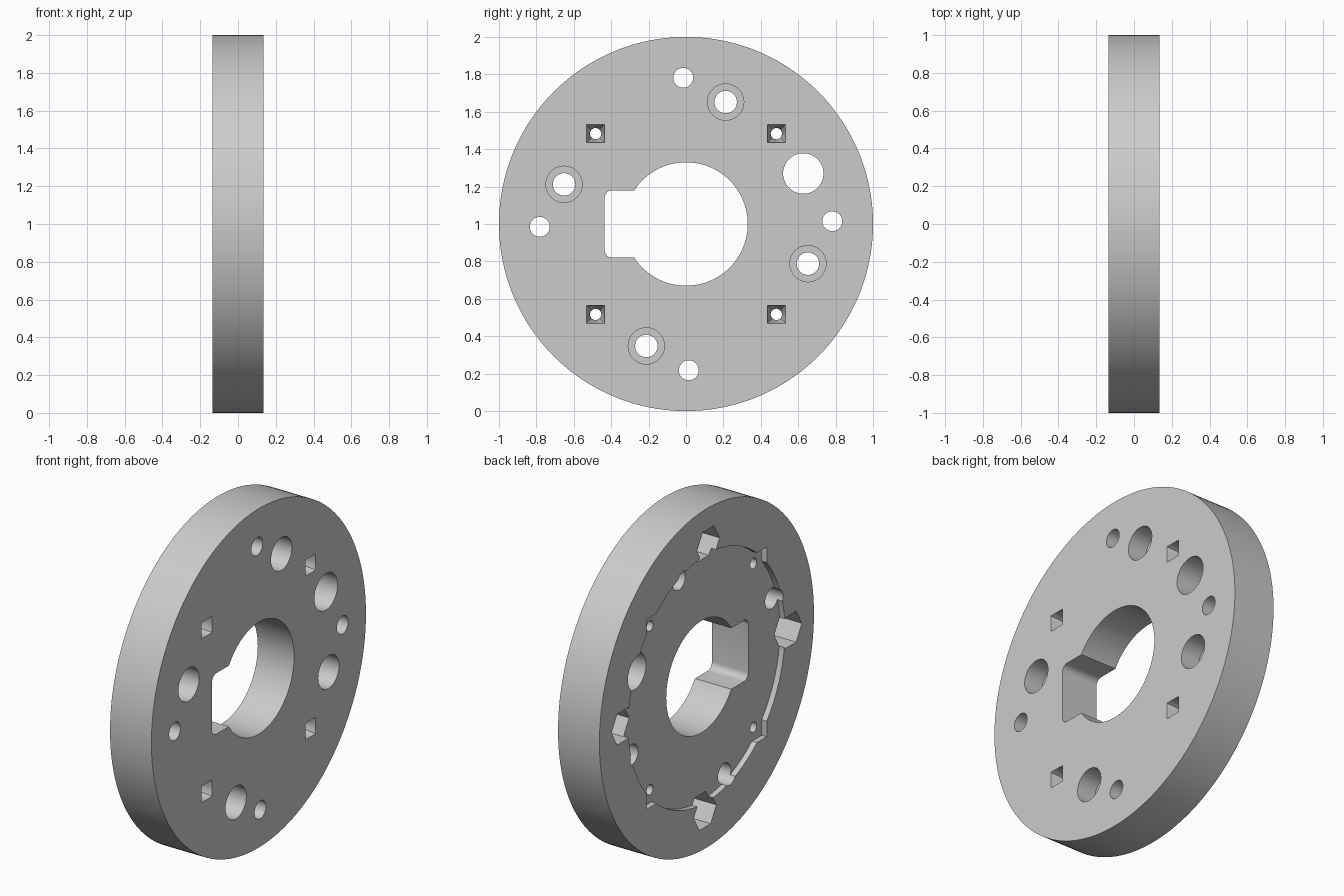
import bpy, bmesh
from math import cos, sin, pi, radians

cube = bpy.data.objects.get("Cube")
if cube:
    bpy.data.objects.remove(cube, do_unlink=True)

HALF = 0.135          # half thickness along x
FLOOR = -0.102        # floor of the shallow recess on the -x side
OUT = 0.3             # cutters reach past the faces

grey = bpy.data.materials.new("plain grey")
grey.use_nodes = True
grey.diffuse_color = (0.6, 0.6, 0.6, 1)
grey.node_tree.nodes["Principled BSDF"].inputs["Base Color"].default_value = (0.6, 0.6, 0.6, 1)


def circle(r, n=64, turn=0.0):
    return [(r * cos(2 * pi * i / n + turn), r * sin(2 * pi * i / n + turn)) for i in range(n)]


def square(h, n=64):
    """Square outline with the same point count as a circle."""
    pts = []
    for c, s in circle(1, n):
        k = h / max(abs(c), abs(s))
        pts.append((c * k, s * k))
    return pts


def solid(name, rings, y=0, z=0):
    """Loft (x, outline) rings along x, around a centre given from the disc axis."""
    bm = bmesh.new()
    loops = [[bm.verts.new((x, y + p, 1 + z + q)) for p, q in pts] for x, pts in rings]
    for a, b in zip(loops, loops[1:]):
        for i in range(len(a)):
            j = (i + 1) % len(a)
            bm.faces.new((a[i], a[j], b[j], b[i]))
    bm.faces.new(loops[0])
    bm.faces.new(loops[-1])
    bmesh.ops.recalc_face_normals(bm, faces=bm.faces)
    mesh = bpy.data.meshes.new(name)
    bm.to_mesh(mesh)
    bm.free()
    mesh.materials.append(grey)
    obj = bpy.data.objects.new(name, mesh)
    bpy.context.collection.objects.link(obj)
    return obj


def prism(name, pts, x0=-OUT, x1=OUT, y=0, z=0):
    return solid(name, [(x0, pts), (x1, pts)], y, z)


def quarter_turns(y, z):
    for _ in range(4):
        yield y, z
        y, z = z, -y


disc = prism("mounting_disc", circle(1, 160), -HALF, HALF)

# Shallow recess: round with four square corners poking out
cutters = [prism("round_recess", circle(0.73, 128), -OUT, FLOOR),
           prism("square_recess", [(-.56, -.56), (.56, -.56), (.56, .56), (-.56, .56)], -OUT, FLOOR)]

# Central bore with a keyway that has rounded outer corners
cutters.append(prism("bore", circle(0.33, 96)))
fillet = 0.04
keyway = [(-0.1, -0.18), (-0.1, 0.18)]
for cz, start in ((0.18 - fillet, 90), (fillet - 0.18, 180)):
    for k in range(7):
        a = radians(start + 15 * k)
        keyway.append((-0.435 + fillet + fillet * cos(a), cz + fillet * sin(a)))
cutters.append(prism("keyway", keyway))

# Large wire hole
cutters.append(prism("wire_hole", circle(0.108), y=0.627, z=0.27))

# Bolt holes with hexagonal nut pockets on the recessed side
for y, z in quarter_turns(-0.015, 0.782):
    cutters.append(prism("bolt_hole", circle(0.053, 48), y=y, z=z))
    cutters.append(prism("nut_pocket", circle(0.105, 6), -OUT, 0.015, y, z))

# Counterbored holes
for y, z in quarter_turns(0.212, 0.652):
    cutters.append(solid("counterbore", [(OUT, circle(0.097)), (0.015, circle(0.097)),
                                         (0.015, circle(0.06)), (-OUT, circle(0.06))], y, z))

# Square pockets tapering to small screw holes
for y, z in quarter_turns(0.483, 0.483):
    cutters.append(solid("screw_hole", [(OUT, square(0.048)), (HALF, square(0.048)),
                                        (0.03, circle(0.03)), (-OUT, circle(0.03))], y, z))

# Cut everything out of the disc
bpy.ops.object.select_all(action='DESELECT')
bpy.context.view_layer.objects.active = disc
disc.select_set(True)
for cutter in cutters:
    cutter.hide_render = True
    mod = disc.modifiers.new(cutter.name, 'BOOLEAN')
    mod.operation = 'DIFFERENCE'
    mod.solver = 'EXACT'
    mod.object = cutter
    bpy.ops.object.modifier_apply(modifier=mod.name)
    bpy.data.objects.remove(cutter, do_unlink=True)

bpy.ops.object.shade_smooth_by_angle(angle=radians(30))
